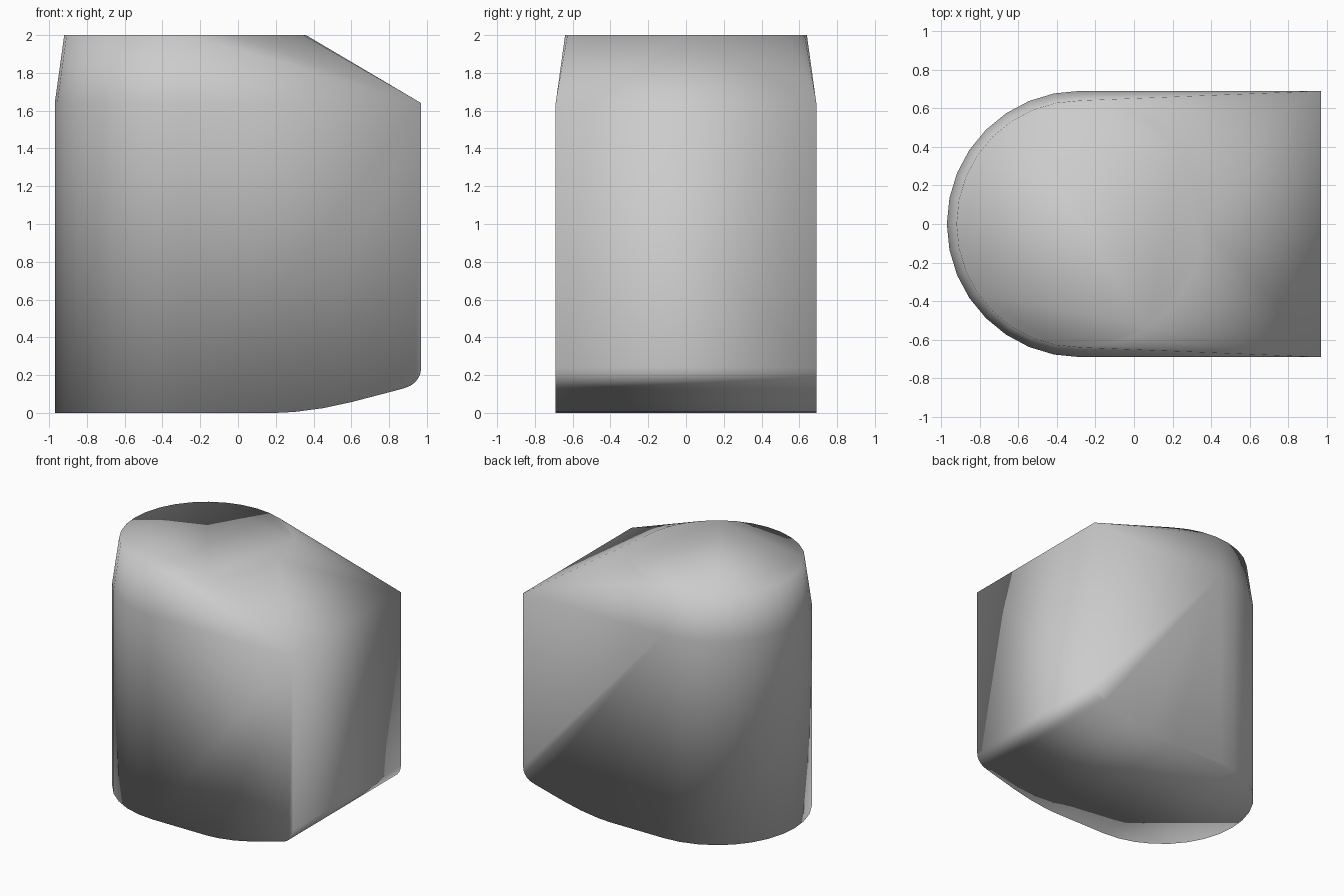
import bpy, bmesh
from math import sin, cos, pi, radians

if "Cube" in bpy.data.objects:
    bpy.data.objects.remove(bpy.data.objects["Cube"])

CX, R, W = -0.28, 0.69, 0.97   # centre of rounded end, its radius, half length
R_TOP, SHOULDER, TOP = 0.64, 1.64, 2.0
SEG = 16                       # segments per half circle

pts = []

# Rounded end wall: half circles at the floor and at the shoulder
for i in range(SEG + 1):
    a = pi / 2 + pi * i / SEG
    for z in (0.0, SHOULDER):
        pts.append((CX + R * cos(a), R * sin(a), z))

# Full circular top plate
for i in range(2 * SEG):
    a = pi * i / SEG
    pts.append((CX + R_TOP * cos(a), R_TOP * sin(a), TOP))

# Square end: swept-up underside, small rounded lip, upper corner
profile = [(0.20, 0.0), (0.30, 0.005), (0.45, 0.025), (0.60, 0.057), (0.86, 0.125)]
for i in range(6):
    a = radians(-75 + 75 * i / 5)
    profile.append((0.86 + 0.11 * cos(a), 0.24 + 0.11 * sin(a)))
profile.append((W, SHOULDER))
for x, z in profile:
    pts += [(x, -R, z), (x, R, z)]

# Skin the outlines into one closed convex body
bm = bmesh.new()
for p in pts:
    bm.verts.new(p)
bmesh.ops.convex_hull(bm, input=bm.verts[:])
bmesh.ops.delete(bm, geom=[v for v in bm.verts if not v.link_faces], context='VERTS')
bmesh.ops.dissolve_limit(bm, angle_limit=radians(0.1), verts=bm.verts[:], edges=bm.edges[:])
bmesh.ops.recalc_face_normals(bm, faces=bm.faces[:])
for f in bm.faces:
    f.smooth = True

mesh = bpy.data.meshes.new("rounded_body")
bm.to_mesh(mesh)
bm.free()
body = bpy.data.objects.new("rounded_body", mesh)
bpy.context.collection.objects.link(body)
